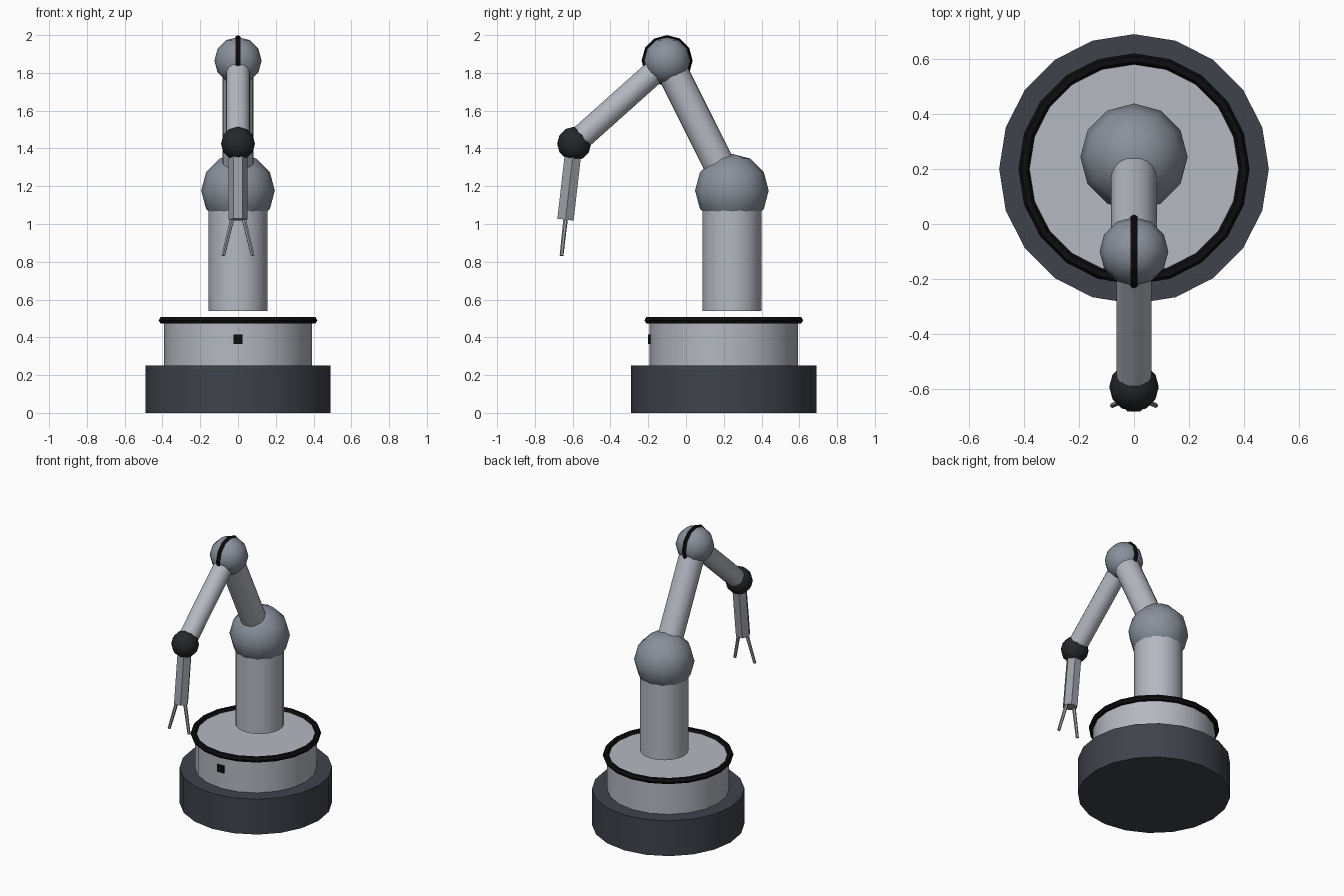
import bpy, math
from mathutils import Vector

if "Cube" in bpy.data.objects:
    bpy.data.objects.remove(bpy.data.objects["Cube"])


def material(name, rgb):
    m = bpy.data.materials.new(name)
    m.diffuse_color = (*rgb, 1)
    m.use_nodes = True
    m.node_tree.nodes["Principled BSDF"].inputs["Base Color"].default_value = m.diffuse_color
    return m


LIGHT = material("light_grey", (0.46, 0.48, 0.53))
JOINT = material("blue_grey", (0.25, 0.28, 0.33))
DARK = material("dark_slate", (0.05, 0.055, 0.07))
BLACK = material("black", (0.004, 0.004, 0.005))
CHARCOAL = material("charcoal", (0.018, 0.02, 0.023))
STEEL = material("steel", (0.33, 0.35, 0.38))


def finish(name, mat, smooth=True, angle=45):
    ob = bpy.context.object
    ob.name = name
    ob.data.materials.append(mat)
    if smooth:
        bpy.ops.object.shade_smooth_by_angle(angle=math.radians(angle))
    return ob


def rod(name, a, b, r, sides, mat, r2=None, smooth=True):
    """Cylinder or cone from point a to point b."""
    a, b = Vector(a), Vector(b)
    d = b - a
    bpy.ops.mesh.primitive_cone_add(vertices=sides, radius1=r, radius2=r if r2 is None else r2,
                                    depth=d.length, location=(a + b) / 2)
    ob = finish(name, mat, smooth)
    ob.rotation_euler = d.to_track_quat('Z', 'Y').to_euler()
    return ob


def ball(name, loc, r, mat):
    bpy.ops.mesh.primitive_uv_sphere_add(segments=12, ring_count=6, radius=r, location=loc)
    return finish(name, mat, angle=60)


def ring(name, loc, major, minor, sides, rot=(0, 0, 0)):
    bpy.ops.mesh.primitive_torus_add(major_segments=sides, minor_segments=6, major_radius=major,
                                     minor_radius=minor, location=loc, rotation=rot)
    return finish(name, BLACK, smooth=False)


# joint positions
BASE_Y = 0.2
shoulder = Vector((0, 0.243, 1.177))
elbow = Vector((0, -0.1, 1.865))
wrist = Vector((0, -0.592, 1.425))
grip_end = Vector((0, -0.638, 1.023))

# base: foot, turntable, trim ring, front button
rod("base_foot", (0, BASE_Y, 0), (0, BASE_Y, 0.25), 0.49, 20, DARK)
rod("turntable", (0, BASE_Y, 0.25), (0, BASE_Y, 0.49), 0.392, 20, LIGHT)
ring("turntable_ring", (0, BASE_Y, 0.49), 0.4, 0.02, 20)
bpy.ops.mesh.primitive_cube_add(size=0.05, location=(0, -0.176, 0.39))
finish("front_button", BLACK, smooth=False)

# column floats slightly above the turntable
rod("column", (0, shoulder.y, 0.54), (0, shoulder.y, 1.1), 0.156, 20, LIGHT)

# joints and arm segments
ball("shoulder_joint", shoulder, 0.195, JOINT)
rod("upper_arm", shoulder, elbow, 0.083, 20, LIGHT)
ball("elbow_joint", elbow, 0.125, JOINT)
ring("elbow_ring", elbow, 0.12, 0.015, 12, (0, math.pi / 2, 0))
rod("forearm", elbow, wrist, 0.064, 20, LIGHT)
ball("wrist_joint", wrist, 0.09, CHARCOAL)

# hexagonal gripper body, corners pointing sideways
body = rod("gripper_body", wrist, grip_end, 0.05, 6, STEEL, smooth=False)
body.rotation_euler = ((wrist - grip_end).to_track_quat('Z', 'Y')).to_euler()
for v in body.data.vertices:
    v.co.x, v.co.y = v.co.y, -v.co.x

# two splayed fingers
for side, label in ((-1, "left"), (1, "right")):
    rod(f"{label}_finger", (side * 0.028, -0.636, 1.04), (side * 0.078, -0.659, 0.832),
        0.012, 6, STEEL, r2=0.01, smooth=False)
